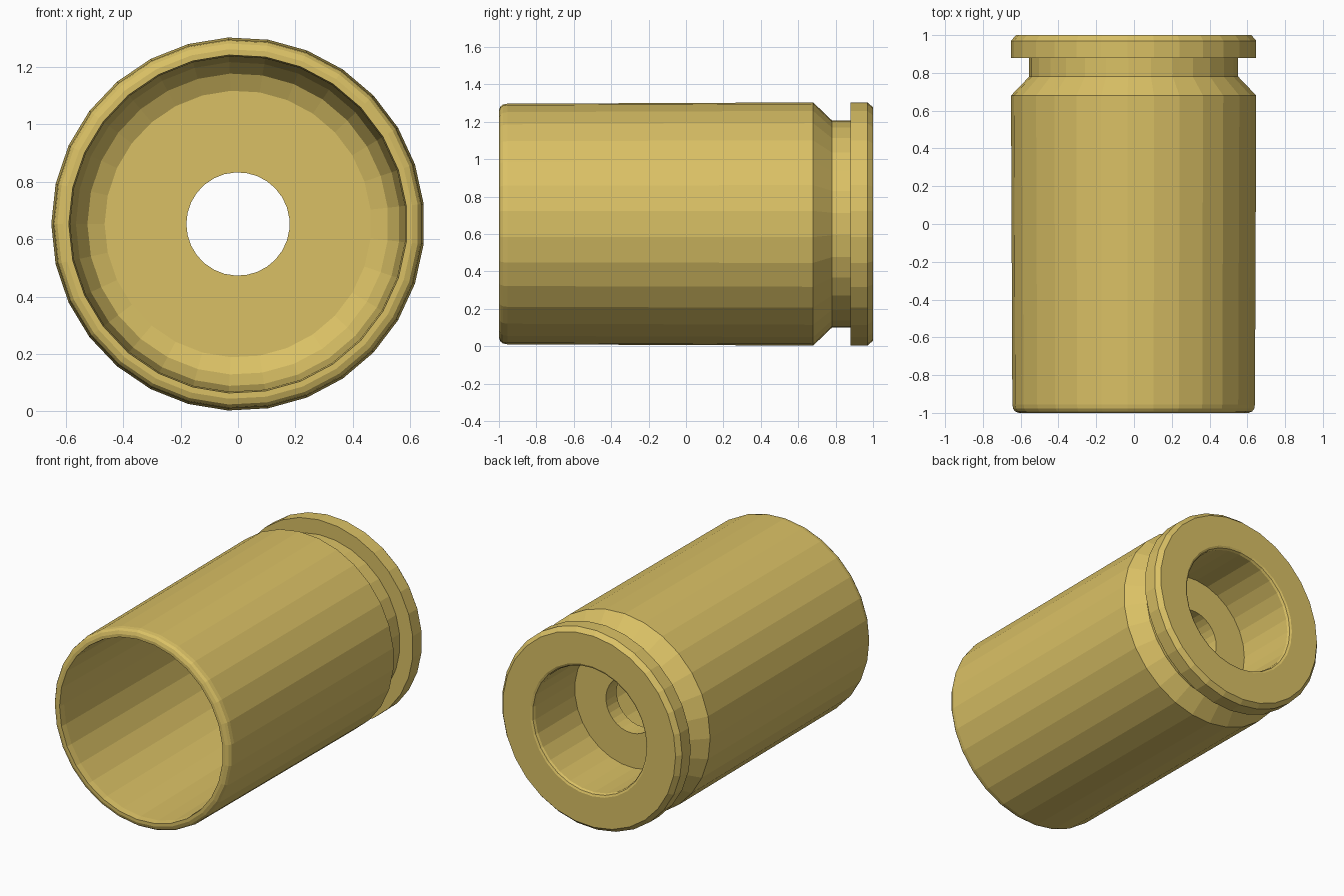
import bpy, bmesh
from math import cos, sin, tau, pi

if "Cube" in bpy.data.objects:
    bpy.data.objects.remove(bpy.data.objects["Cube"])

SIDES = 29
CENTRE_Z = 0.653

# Closed cross-section as (radius, y), from the mouth along the outside and back through the bore
profile = [
    # rounded mouth lip and slightly tapered body
    (0.61, -1.0), (0.63, -0.992), (0.64, -0.978), (0.644, -0.955), (0.651, 0.68),
    # extraction groove and rim
    (0.555, 0.78), (0.555, 0.88), (0.651, 0.88), (0.651, 0.97), (0.625, 1.0),
    # primer pocket with eased edge
    (0.425, 1.0), (0.412, 0.994), (0.405, 0.98), (0.405, 0.57),
    # flash hole
    (0.18, 0.57), (0.18, 0.46),
    # inner floor, curved corner and tapered bore wall
    (0.465, 0.46), (0.525, 0.43), (0.565, 0.36), (0.585, -0.96), (0.59, -1.0),
]


def lathe(name, points, sides):
    """Revolve a closed profile around the y axis, flat shaded."""
    bm = bmesh.new()
    rings = []
    for i in range(sides):
        a = pi + tau * i / sides
        rings.append([bm.verts.new((r * cos(a), y, CENTRE_Z + r * sin(a)))
                      for r, y in points])
    n = len(points)
    for i in range(sides):
        a, b = rings[i], rings[(i + 1) % sides]
        for j in range(n):
            k = (j + 1) % n
            bm.faces.new((a[j], a[k], b[k], b[j]))
    bmesh.ops.recalc_face_normals(bm, faces=bm.faces)
    mesh = bpy.data.meshes.new(name)
    bm.to_mesh(mesh)
    bm.free()
    obj = bpy.data.objects.new(name, mesh)
    bpy.context.collection.objects.link(obj)
    return obj


case = lathe("cartridge_case", profile, SIDES)

# Brass colour
brass = bpy.data.materials.new("brass")
brass.diffuse_color = (0.70, 0.53, 0.13, 1.0)
brass.use_nodes = True
brass.node_tree.nodes["Principled BSDF"].inputs["Base Color"].default_value = brass.diffuse_color
case.data.materials.append(brass)
